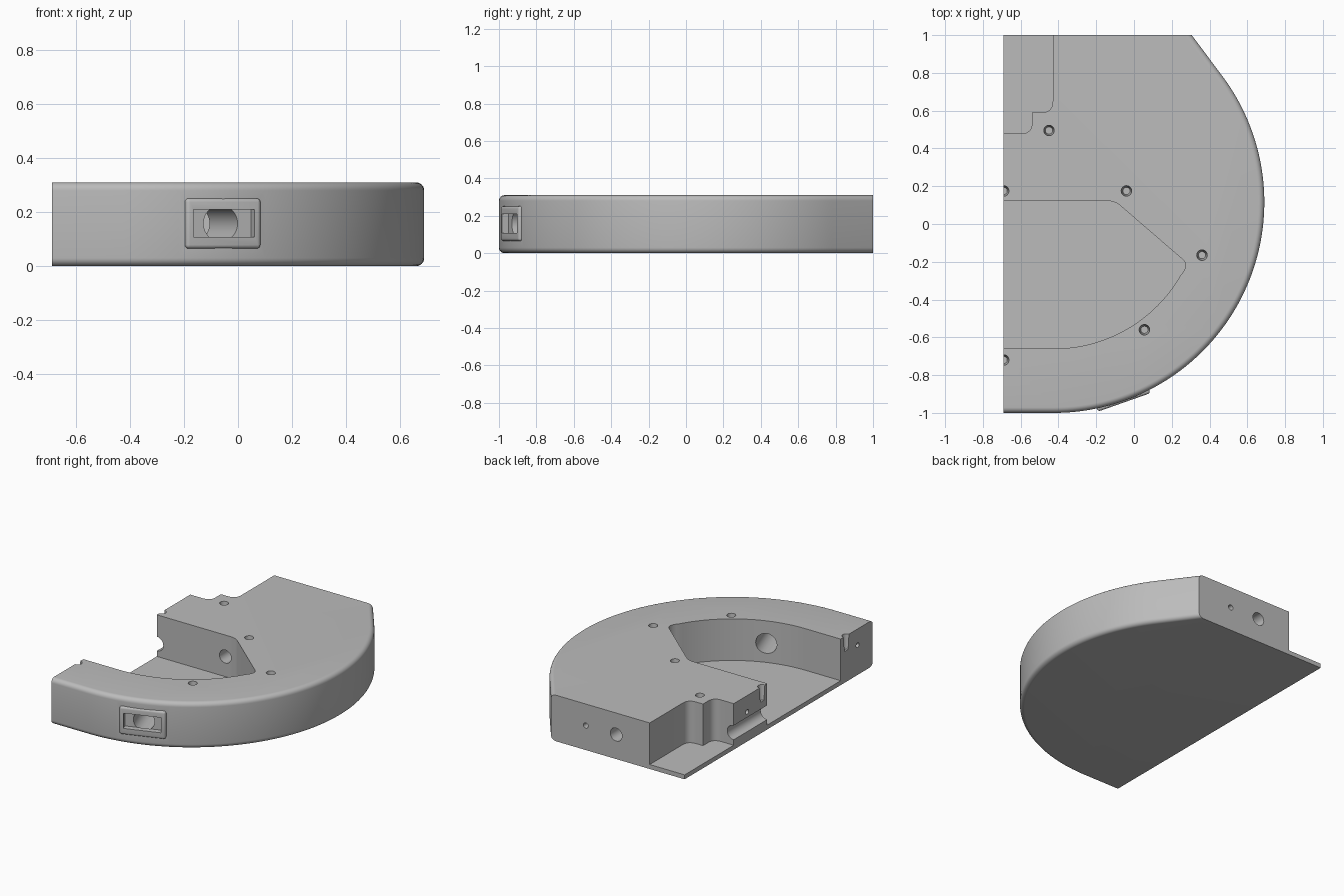
import bpy, bmesh, math
from mathutils import Vector, Matrix

if "Cube" in bpy.data.objects:
    bpy.data.objects.remove(bpy.data.objects["Cube"])

H, FLOOR, CUT = 0.31, 0.03, -0.69      # height, floor thickness, flat side
C = Vector((-0.425, 0.115))            # common centre of the outer and inner arcs
R_OUT, R_IN = 1.115, 0.775

grey = bpy.data.materials.new("light_grey")
grey.diffuse_color = (0.5, 0.5, 0.5, 1)
grey.use_nodes = True
grey.node_tree.nodes["Principled BSDF"].inputs["Base Color"].default_value = grey.diffuse_color


def to_object(name, bm):
    bmesh.ops.recalc_face_normals(bm, faces=bm.faces)
    me = bpy.data.meshes.new(name)
    bm.to_mesh(me)
    bm.free()
    me.materials.append(grey)
    ob = bpy.data.objects.new(name, me)
    bpy.context.collection.objects.link(ob)
    return ob


def prism(name, pts, z0, z1, bevel=0):
    bm = bmesh.new()
    face = bm.faces.new([bm.verts.new((x, y, z0)) for x, y in pts])
    new = bmesh.ops.extrude_face_region(bm, geom=[face])["geom"]
    bmesh.ops.translate(bm, vec=(0, 0, z1 - z0),
                        verts=[g for g in new if isinstance(g, bmesh.types.BMVert)])
    if bevel:
        rims = [e for e in bm.edges if abs(e.verts[0].co.z - e.verts[1].co.z) < 1e-6]
        bmesh.ops.bevel(bm, geom=rims, offset=bevel, segments=6, profile=0.5, affect='EDGES')
    return to_object(name, bm)


def box(name, lo, hi, matrix=None, bevel=0):
    lo, hi = Vector(lo), Vector(hi)
    bm = bmesh.new()
    bmesh.ops.create_cube(bm, size=1)
    for v in bm.verts:
        v.co = Vector([(lo[i] + hi[i]) / 2 + v.co[i] * (hi[i] - lo[i]) for i in range(3)])
    if bevel:
        bmesh.ops.bevel(bm, geom=bm.edges[:], offset=bevel, segments=4, profile=0.5, affect='EDGES')
    if matrix:
        bm.transform(matrix)
    return to_object(name, bm)


def rod(name, p0, p1, r0, r1=None):
    p0, p1 = Vector(p0), Vector(p1)
    bm = bmesh.new()
    m = Matrix.Translation((p0 + p1) / 2) @ (p1 - p0).to_track_quat('Z', 'Y').to_matrix().to_4x4()
    bmesh.ops.create_cone(bm, cap_ends=True, segments=32, radius1=r0,
                          radius2=r0 if r1 is None else r1, depth=(p1 - p0).length, matrix=m)
    return to_object(name, bm)


def arc(r, a0, a1, n):
    return [(C.x + r * math.cos(math.radians(a0 + (a1 - a0) * i / n)),
             C.y + r * math.sin(math.radians(a0 + (a1 - a0) * i / n))) for i in range(n + 1)]


def rounded(a, c, b, n=8):
    """Soft corner from a to b around c."""
    a, c, b = Vector(a), Vector(c), Vector(b)
    return [tuple(a * (1 - t) ** 2 + c * 2 * t * (1 - t) + b * t * t)
            for t in [i / n for i in range(n + 1)]]


def combine(target, other, operation):
    mod = target.modifiers.new("cut", 'BOOLEAN')
    mod.operation, mod.object, mod.solver = operation, other, 'EXACT'
    dg = bpy.context.evaluated_depsgraph_get()
    me = bpy.data.meshes.new_from_object(target.evaluated_get(dg))
    target.modifiers.clear()
    target.data = me
    bpy.data.objects.remove(other)


# Rounded slab, oversized past the two flat sides, then trimmed square
tangent_end = 36.8
edge = arc(R_OUT, -90, tangent_end, 72)
d = Vector((-math.sin(math.radians(tangent_end)), math.cos(math.radians(tangent_end))))
tip = Vector(edge[-1]) + d * 0.5
body = prism("half_housing", [(-1.0, C.y - R_OUT)] + edge + [tuple(tip), (-1.0, tip.y)], 0, H, 0.03)
combine(body, box("trim", (CUT, -1.5, -0.5), (1.5, 1.0, 1)), 'INTERSECT')

# Socket frame on the curved wall; local x points outward
socket = Matrix.Translation((C.x, C.y, 0.158)) @ Matrix.Rotation(math.radians(-70.6), 4, 'Z')
combine(body, box("socket_frame", (1.03, -0.147, -0.093), (1.123, 0.147, 0.093), socket, 0.014), 'UNION')

# Main compartment
main = ([(-0.9, C.y - R_IN)] + arc(R_IN, -90, -30, 32)
        + rounded((0.255, -0.262), (0.29, -0.215), (0.258, -0.188))
        + rounded((-0.07, 0.095), (-0.1, 0.122), (-0.14, 0.122)) + [(-0.9, 0.122)])
combine(body, prism("main_pocket", main, FLOOR, 0.6), 'DIFFERENCE')

# Stepped rear corner compartment
rear = ([(-0.9, 1.2), (-0.43, 1.2)] + rounded((-0.43, 0.65), (-0.43, 0.59), (-0.49, 0.59))
        + [(-0.54, 0.59)] + rounded((-0.54, 0.535), (-0.54, 0.478), (-0.6, 0.478)) + [(-0.9, 0.478)])
combine(body, prism("rear_pocket", rear, FLOOR, 0.6), 'DIFFERENCE')

# Socket window and the bore behind it
combine(body, box("socket_window", (1.085, -0.12, -0.05), (1.3, 0.12, 0.052), socket), 'DIFFERENCE')
combine(body, rod("socket_bore", socket @ Vector((0.65, 0, 0)), socket @ Vector((1.086, 0, 0)), 0.067), 'DIFFERENCE')

# Tapered screw holes in the top
for x, y in [(-0.45, 0.495), (-0.04, 0.175), (0.36, -0.165), (0.055, -0.56), (CUT, 0.175), (CUT, -0.72)]:
    combine(body, rod("screw_hole", (x, y, H - 0.1), (x, y, H + 0.001), 0.019, 0.028), 'DIFFERENCE')

# Bores: cable passage, rear pin hole, wire channel, two alignment holes
for p0, p1, r in [((-0.18, 0.0, 0.165), (-0.18, 1.2, 0.165), 0.044),
                  ((0.046, 0.88, 0.165), (0.046, 1.2, 0.165), 0.018),
                  ((CUT, 0.0, 0.115), (CUT, 0.6, 0.115), 0.048),
                  ((-0.9, 0.335, 0.2), (CUT + 0.1, 0.335, 0.2), 0.016),
                  ((-0.9, -0.84, 0.2), (CUT + 0.1, -0.84, 0.2), 0.016)]:
    combine(body, rod("bore", p0, p1, r), 'DIFFERENCE')

bpy.context.view_layer.objects.active = body
body.select_set(True)
bpy.ops.object.shade_smooth_by_angle(angle=math.radians(30))
